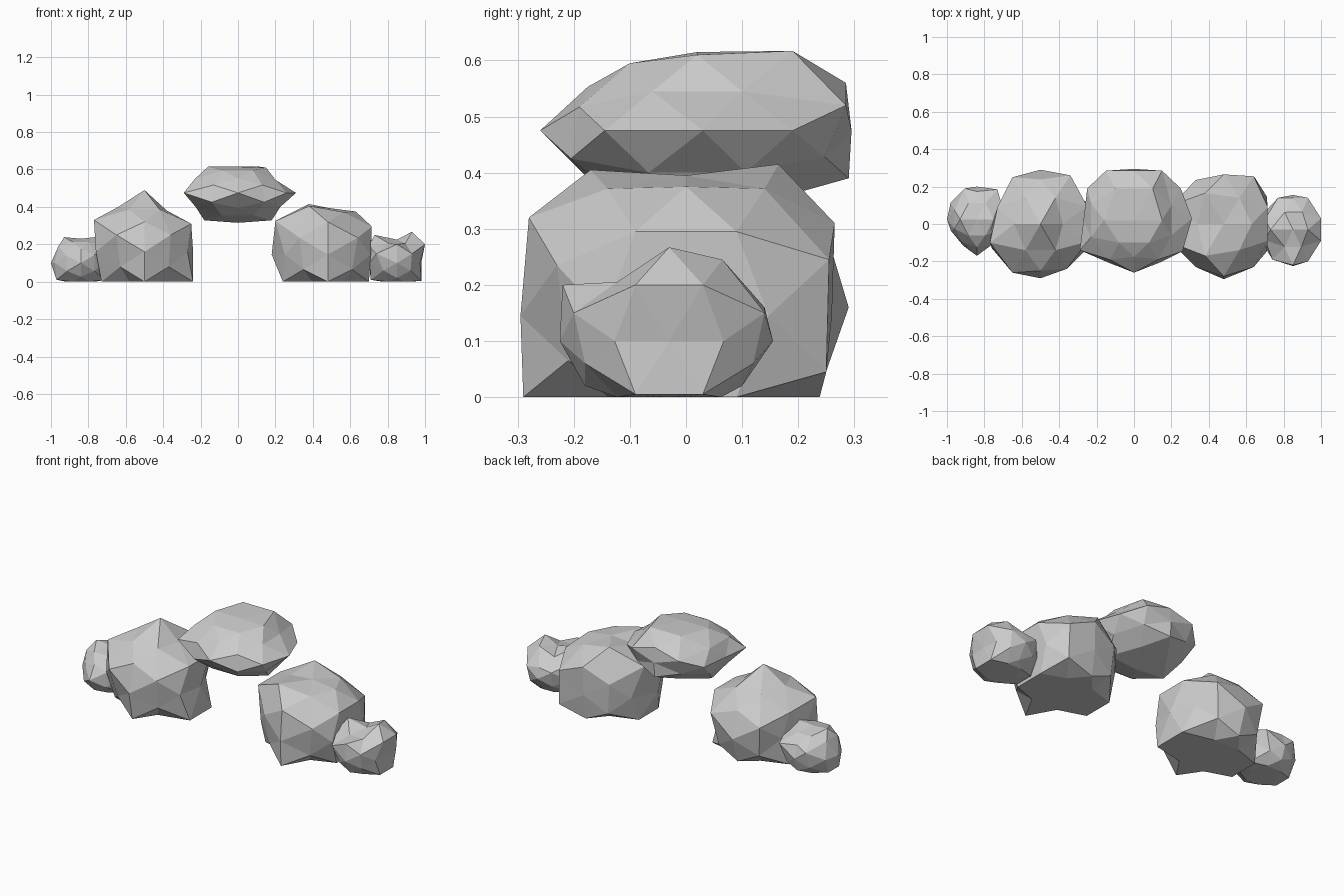
import bpy, bmesh
from itertools import product
from mathutils import Vector

PHI = (1 + 5 ** 0.5) / 2


def sphere_directions():
    """42 directions of a once-subdivided icosahedron whose two-fold axes lie on x, y, z."""
    seeds = [(1, 0, PHI), (0, 0, 1), (0.309, 0.5, 0.809)]
    found = set()
    for seed in seeds:
        for turn, signs in product(range(3), product((-1, 1), repeat=3)):
            p = seed
            # cyclic order keeps the icosahedron's symmetry
            for _ in range(turn):
                p = (p[2], p[0], p[1])
            v = Vector([a * s for a, s in zip(p, signs)]).normalized()
            found.add(tuple(round(c, 4) + 0.0 for c in v))
    return [Vector(v) for v in sorted(found)]


DIRECTIONS = sphere_directions()


def rock(name, centre, radii, corners):
    """Faceted boulder; corners are offsets from the centre, 'x'/'y' mirrors a corner."""
    bm = bmesh.new()
    verts = [bm.verts.new(d) for d in DIRECTIONS]
    bmesh.ops.convex_hull(bm, input=verts)
    units = {v: v.co.copy() for v in bm.verts}
    for v in bm.verts:
        v.co = [c * r for c, r in zip(v.co, radii)]
    # pull the nearest vertex to each corner
    for corner in corners:
        p = Vector(corner[:3])
        points = [p]
        if len(corner) > 3:
            q = p.copy()
            axis = 'xy'.index(corner[3])
            q[axis] = -q[axis]
            points.append(q)
        for p in points:
            d = Vector([c / r for c, r in zip(p, radii)]).normalized()
            max(units, key=lambda v: units[v].dot(d)).co = p
    # place it and flatten the underside on the ground
    for v in bm.verts:
        v.co += Vector(centre)
        v.co.z = max(v.co.z, 0)
    bmesh.ops.recalc_face_normals(bm, faces=bm.faces)
    mesh = bpy.data.meshes.new(name)
    bm.to_mesh(mesh)
    bm.free()
    obj = bpy.data.objects.new(name, mesh)
    bpy.context.collection.objects.link(obj)
    return obj


# Left large boulder
rock("left_boulder", (-0.5, 0, 0.16), (0.26, 0.28, 0.28), [
    (0, 0, 0.33), (-0.14, 0, 0.24), (0.12, 0, 0.22),
    (-0.27, -0.1, 0.17), (-0.23, 0.09, 0.14), (0.25, 0.095, 0.15, 'y'),
    (0, -0.29, 0), (0, 0.29, 0), (0, -0.25, 0.16),
    (-0.15, -0.26, 0.09), (0.14, -0.24, 0.09),
    (0.16, 0.26, 0.1), (-0.15, 0.25, 0.09),
    (0.23, -0.15, 0), (-0.26, -0.13, 0), (0.2, 0.13, 0), (-0.21, 0.13, 0),
    (0.26, 0.1, -0.16, 'y'), (-0.23, 0.09, -0.16, 'y'),
    (0, -0.26, -0.16), (0.13, -0.21, -0.08, 'x')])

# Right large boulder
rock("right_boulder", (0.48, 0, 0.145), (0.27, 0.28, 0.28), [
    (0, 0, 0.25), (-0.1, -0.17, 0.26), (-0.1, 0.165, 0.27), (0.15, 0, 0.23),
    (0, -0.28, 0.175), (0, 0.265, 0.165), (0.235, 0.09, 0.15, 'y'),
    (-0.28, 0.1, 0.18, 'y'), (-0.3, 0, 0), (0.23, 0, 0),
    (0, -0.295, 0), (0, 0.26, 0), (0.16, 0.255, 0.1), (-0.15, 0.235, 0.09),
    (0.16, -0.23, 0.09), (-0.15, -0.23, 0.09), (0.165, 0.25, -0.1),
    (0, -0.29, -0.17), (-0.24, 0.09, -0.15, 'y'), (0.22, 0.09, -0.15, 'y'),
    (0.13, -0.21, -0.08, 'x')])

# Flattened boulder floating at the crown of the arch
rock("arch_capstone", (0, 0.02, 0.475), (0.28, 0.28, 0.15), [
    (0, 0, 0.14), (0, 0, -0.16), (-0.16, 0, 0.14), (0.15, 0, 0.135),
    (0.18, 0, -0.147, 'x'), (0.31, 0.01, 0), (-0.27, 0, 0),
    (0.2, 0.08, 0.07, 'y'), (-0.23, 0.09, 0.075, 'y'),
    (0, -0.28, 0), (0, 0.275, 0), (0, -0.195, 0.078), (0, 0.265, 0.085),
    (0, 0.27, -0.085), (0.08, -0.12, 0.12, 'x'), (0.1, 0.17, 0.142, 'x'),
    (0.15, 0.265, 0.045, 'x'), (0.14, -0.225, -0.05, 'x'), (0, -0.2, -0.08),
    (0.13, -0.21, 0.042, 'x'),
    (0.26, -0.165, 0), (0.25, 0.17, 0, 'x'), (-0.29, -0.16, 0)])

# Small rock at the left end
rock("left_small_rock", (-0.84, 0.025, 0.1), (0.145, 0.175, 0.14), [
    (0, -0.195, 0), (0, 0.175, 0), (-0.16, 0, 0), (0.14, 0, 0),
    (-0.09, 0, 0.138), (0.09, 0, 0.14), (0, 0, 0.13),
    (-0.12, 0.05, 0.09, 'y'), (-0.13, 0.05, -0.09, 'y'),
    (0.14, 0.05, 0.09, 'y'), (0.13, 0.05, -0.09, 'y'),
    (-0.065, 0.165, 0.05), (0.11, 0.16, 0.06), (-0.08, -0.12, 0.04),
    (-0.14, 0.09, 0), (-0.14, -0.06, 0)])

# Small rock at the right end
rock("right_small_rock", (0.85, -0.03, 0.1), (0.145, 0.185, 0.13), [
    (0.08, 0, 0.167), (0, 0, 0.125), (-0.12, 0, 0.15),
    (0.15, 0.06, 0.1, 'y'), (0.13, 0.06, -0.095, 'y'),
    (-0.15, 0.055, 0.09, 'y'), (-0.14, 0.055, -0.09, 'y'),
    (0, -0.19, 0.1), (0.05, 0.095, 0.145), (0, 0.17, 0.06),
    (0, 0.185, 0), (0, -0.195, 0), (0, 0.13, -0.08), (0, -0.15, -0.08),
    (0.08, 0.17, 0.05, 'x'), (0.08, -0.17, 0.05), (-0.11, -0.16, 0.05),
    (-0.15, 0, 0), (0.13, 0, 0), (-0.145, 0.1, 0, 'y')])
